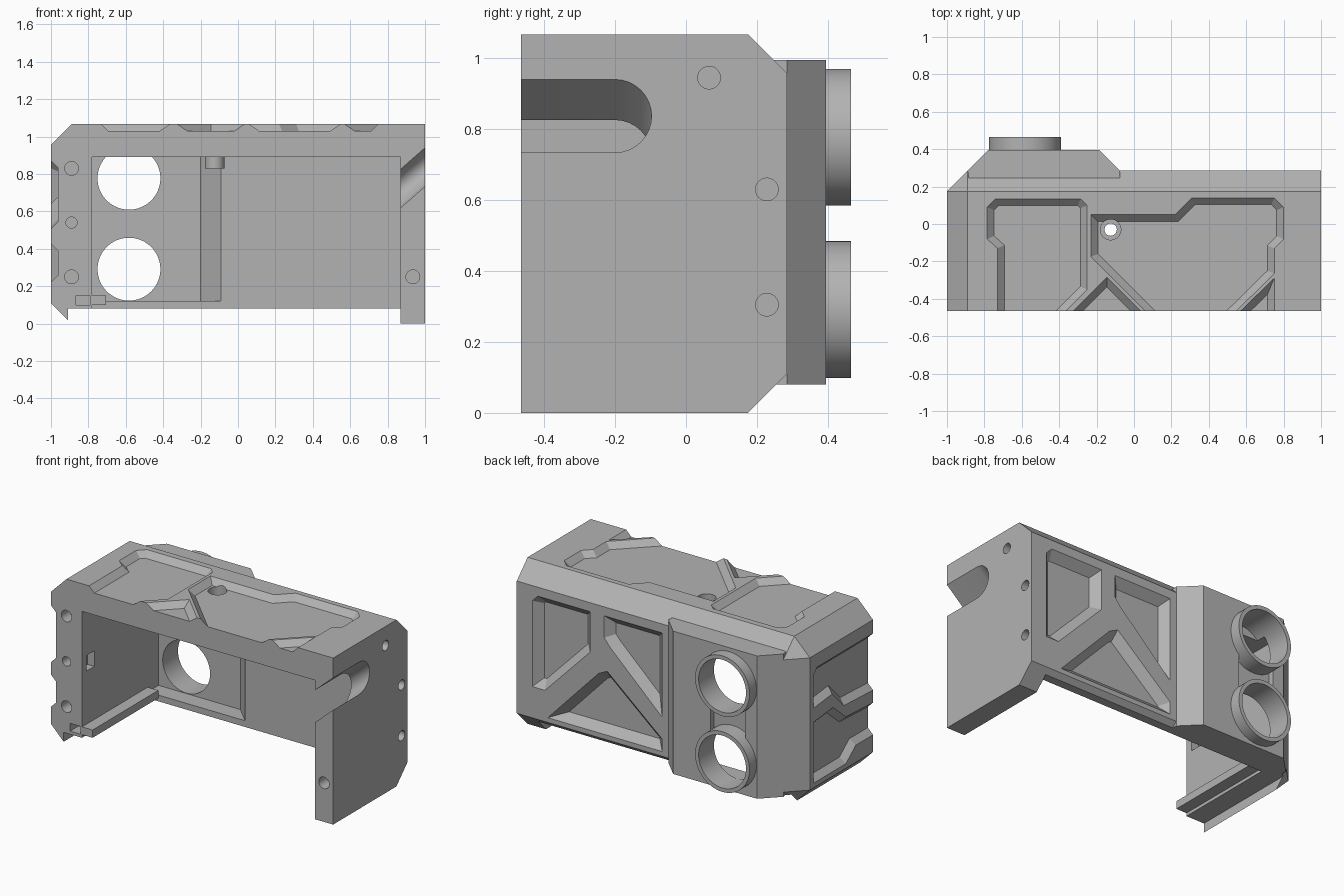
import bpy, bmesh, math
from mathutils import Vector

cube = bpy.data.objects.get("Cube")
if cube:
    bpy.data.objects.remove(cube)

grey = bpy.data.materials.new("plain_grey")
COLOUR = (0.45, 0.45, 0.45, 1)
grey.diffuse_color = COLOUR
grey.use_nodes = True
grey.node_tree.nodes["Principled BSDF"].inputs["Base Color"].default_value = COLOUR


def make(name, bm):
    bmesh.ops.recalc_face_normals(bm, faces=bm.faces)
    mesh = bpy.data.meshes.new(name)
    bm.to_mesh(mesh)
    bm.free()
    obj = bpy.data.objects.new(name, mesh)
    mesh.materials.append(grey)
    bpy.context.scene.collection.objects.link(obj)
    return obj


def loft(name, ring_a, ring_b):
    """Solid between two matching rings of points."""
    bm = bmesh.new()
    a = [bm.verts.new(p) for p in ring_a]
    b = [bm.verts.new(p) for p in ring_b]
    bm.faces.new(a)
    bm.faces.new(b)
    for i in range(len(a)):
        j = (i + 1) % len(a)
        bm.faces.new((a[i], a[j], b[j], b[i]))
    return make(name, bm)


def box(name, x, y, z):
    ring = [(x[0], y[0]), (x[1], y[0]), (x[1], y[1]), (x[0], y[1])]
    return loft(name, [(*p, z[0]) for p in ring], [(*p, z[1]) for p in ring])


def rod(name, centre, axis, radius, length, sides=48):
    """Cylinder starting at centre and running along axis."""
    axis = Vector(axis)
    u = axis.orthogonal().normalized()
    v = axis.cross(u)
    turn = [2 * math.pi * i / sides for i in range(sides)]
    ring = [Vector(centre) + radius * (u * math.cos(t) + v * math.sin(t)) for t in turn]
    return loft(name, ring, [p + axis * length for p in ring])


def inset(points, d):
    """Mitred inward offset of a flat outline."""
    pts = [Vector(p) for p in points]
    n = len(pts)
    area = sum(pts[i - 1].x * pts[i].y - pts[i].x * pts[i - 1].y for i in range(n))
    side = 1 if area > 0 else -1
    result = []
    for i in range(n):
        e1 = (pts[i] - pts[i - 1]).normalized()
        e2 = (pts[(i + 1) % n] - pts[i]).normalized()
        n1, n2 = Vector((-e1.y, e1.x)) * side, Vector((-e2.y, e2.x)) * side
        result.append(pts[i] + (n1 + n2) * d / (1 + n1.dot(n2)))
    return result


def pocket(outline, place, depth=0.037):
    """Cutter with sloped sides; place maps (u, v, height) into space."""
    top, low = inset(outline, -0.01), inset(outline, depth)
    return loft("pocket", [place(p.x, p.y, 0.01) for p in top],
                [place(p.x, p.y, -depth) for p in low])


def combine(target, tool, operation):
    mod = target.modifiers.new("boolean", 'BOOLEAN')
    mod.operation, mod.solver, mod.object = operation, 'EXACT', tool
    bpy.context.view_layer.update()
    graph = bpy.context.evaluated_depsgraph_get()
    mesh = bpy.data.meshes.new_from_object(target.evaluated_get(graph))
    target.modifiers.clear()
    target.data = mesh
    bpy.data.objects.remove(tool)


FRONT, BACK, TOP = -0.465, 0.285, 1.067

# Outer block with chamfered back and right-hand edges
housing = box("housing", (-1, 1), (FRONT, BACK), (0, TOP))
bm = bmesh.new()
bm.from_mesh(housing.data)
chamfered = []
for e in bm.edges:
    m = (e.verts[0].co + e.verts[1].co) / 2
    on_back, on_side = m.y > BACK - 0.01, m.x < -0.99
    on_end = m.z < 0.01 or m.z > TOP - 0.01
    if on_back + on_side + on_end == 2:
        chamfered.append(e)
bmesh.ops.bevel(bm, geom=chamfered, offset=0.11, offset_type='OFFSET', segments=1, affect='EDGES')
bm.to_mesh(housing.data)
bm.free()

# Raised block on the back
plan = [(-0.88, 0.22), (-0.89, 0.285), (-0.78, 0.395), (-0.185, 0.395), (-0.075, 0.285), (-0.075, 0.22)]
combine(housing, loft("bulge", [(*p, 0.075) for p in plan], [(*p, 0.995) for p in plan]), 'UNION')

# Hollow interior, open at the front and below
combine(housing, box("cavity", (-0.78, 0.87), (-1, 0.2), (-1, 0.89)), 'DIFFERENCE')
combine(housing, box("underside", (-0.91, 0.87), (-1, 1), (-1, 0.08)), 'DIFFERENCE')
plan = [(-0.78, 0.15), (-0.78, 0.31), (-0.2, 0.31), (-0.09, 0.2), (-0.09, 0.15)]
combine(housing, loft("alcove", [(*p, 0.12) for p in plan], [(*p, 0.89) for p in plan]), 'DIFFERENCE')

# Sunken panels on the roof
roof = lambda u, v, h: (u, v, TOP + h)
for outline in (
    [(-0.73, -0.6), (-0.73, -0.13), (-0.785, -0.08), (-0.785, 0.09), (-0.74, 0.135),
     (-0.285, 0.135), (-0.25, 0.1), (-0.25, -0.35), (-0.5, -0.6)],
    [(-0.46, -0.6), (-0.145, -0.285), (0.17, -0.6)],
    [(0.195, -0.6), (-0.23, -0.175), (-0.23, 0.05), (0.22, 0.05), (0.31, 0.14), (0.75, 0.14),
     (0.8, 0.09), (0.8, -0.08), (0.75, -0.13), (0.75, -0.265), (0.41, -0.6)],
    [(0.43, -0.6), (0.75, -0.29), (0.75, -0.6)],
):
    combine(housing, pocket(outline, roof), 'DIFFERENCE')

# Sunken panels between the back ribs
rear = lambda u, v, h: (u, BACK + h, v)
for outline in (
    [(0.85, 0.9), (0.48, 0.9), (0.48, 0.64), (0.8, 0.31), (0.89, 0.31), (0.89, 0.86)],
    [(0.78, 0.14), (0.42, 0.52), (0.36, 0.55), (-0.03, 0.22), (-0.03, 0.14)],
    [(0.38, 0.9), (-0.03, 0.9), (-0.03, 0.36), (0.34, 0.71), (0.38, 0.76)],
):
    combine(housing, pocket(outline, rear, 0.05), 'DIFFERENCE')

# Sunken panels on the right side, with a zigzag rib between
flank = lambda u, v, h: (-1 - h, u, v)
for outline in (
    [(-0.6, 0.87), (0.1, 0.87), (0.14, 0.83), (0.14, 0.62), (-0.05, 0.64), (-0.17, 0.52), (-0.6, 0.5)],
    [(-0.6, 0.42), (-0.19, 0.44), (-0.06, 0.55), (0.14, 0.53), (0.14, 0.14), (-0.19, 0.14),
     (-0.29, 0.22), (-0.6, 0.22)],
):
    combine(housing, pocket(outline, flank), 'DIFFERENCE')

# Slanted round-ended slot through the left wall
arc = [math.pi * (i / 16 - 0.5) for i in range(17)]
slot = [(-0.2 + 0.103 * math.cos(t), 0.837 + 0.103 * math.sin(t)) for t in arc]
slot += [(-0.7, 0.94), (-0.7, 0.734)]
slant = lambda x: [(x, y, z + (x - 1) * 0.88) for y, z in slot]
combine(housing, loft("slot", slant(0.8), slant(1.05)), 'DIFFERENCE')

# Screw holes in the front edge and the left wall
for x, z, r in ((-0.89, 0.83, 0.037), (-0.89, 0.54, 0.03), (-0.89, 0.25, 0.037), (0.935, 0.25, 0.037)):
    combine(housing, rod("hole", (x, FRONT - 0.02, z), (0, 1, 0), r, 0.1, 24), 'DIFFERENCE')
for y, z in ((0.065, 0.945), (0.228, 0.63), (0.228, 0.305)):
    combine(housing, rod("hole", (1.02, y, z), (-1, 0, 0), 0.032, 0.08, 24), 'DIFFERENCE')

# Latch recess and rail notch in the right wall
combine(housing, box("latch", (-0.83, -0.7), (-0.42, -0.34), (0.49, 0.59)), 'DIFFERENCE')
combine(housing, box("notch", (-0.865, -0.7), (-0.6, -0.38), (0.1, 0.15)), 'DIFFERENCE')

# Back ports: recess between them, collars, then bores
combine(housing, box("recess", (-0.7, -0.45), (0.36, 0.5), (0.4, 0.66)), 'DIFFERENCE')
for z in (0.777, 0.291):
    combine(housing, rod("collar", (-0.583, 0.34, z), (0, 1, 0), 0.193, 0.125, 64), 'UNION')
for z in (0.777, 0.291):
    combine(housing, rod("bore", (-0.583, 0.25, z), (0, 1, 0), 0.168, 0.4, 64), 'DIFFERENCE')

# Threaded boss under the roof with a through hole
combine(housing, rod("boss", (-0.125, -0.03, 0.83), (0, 0, 1), 0.052, 0.1, 32), 'UNION')
combine(housing, rod("counterbore", (-0.125, -0.03, 0.95), (0, 0, 1), 0.055, 0.2, 32), 'DIFFERENCE')
combine(housing, rod("through_hole", (-0.125, -0.03, 0.7), (0, 0, 1), 0.033, 0.5, 32), 'DIFFERENCE')

# Rail along the foot of the right wall
rail = box("floor_rail", (-0.79, -0.705), (FRONT, 0.2), (0.1, 0.15))

bpy.ops.object.select_all(action='DESELECT')
for obj in (housing, rail):
    obj.select_set(True)
bpy.context.view_layer.objects.active = housing
bpy.ops.object.shade_smooth_by_angle(angle=math.radians(25))
